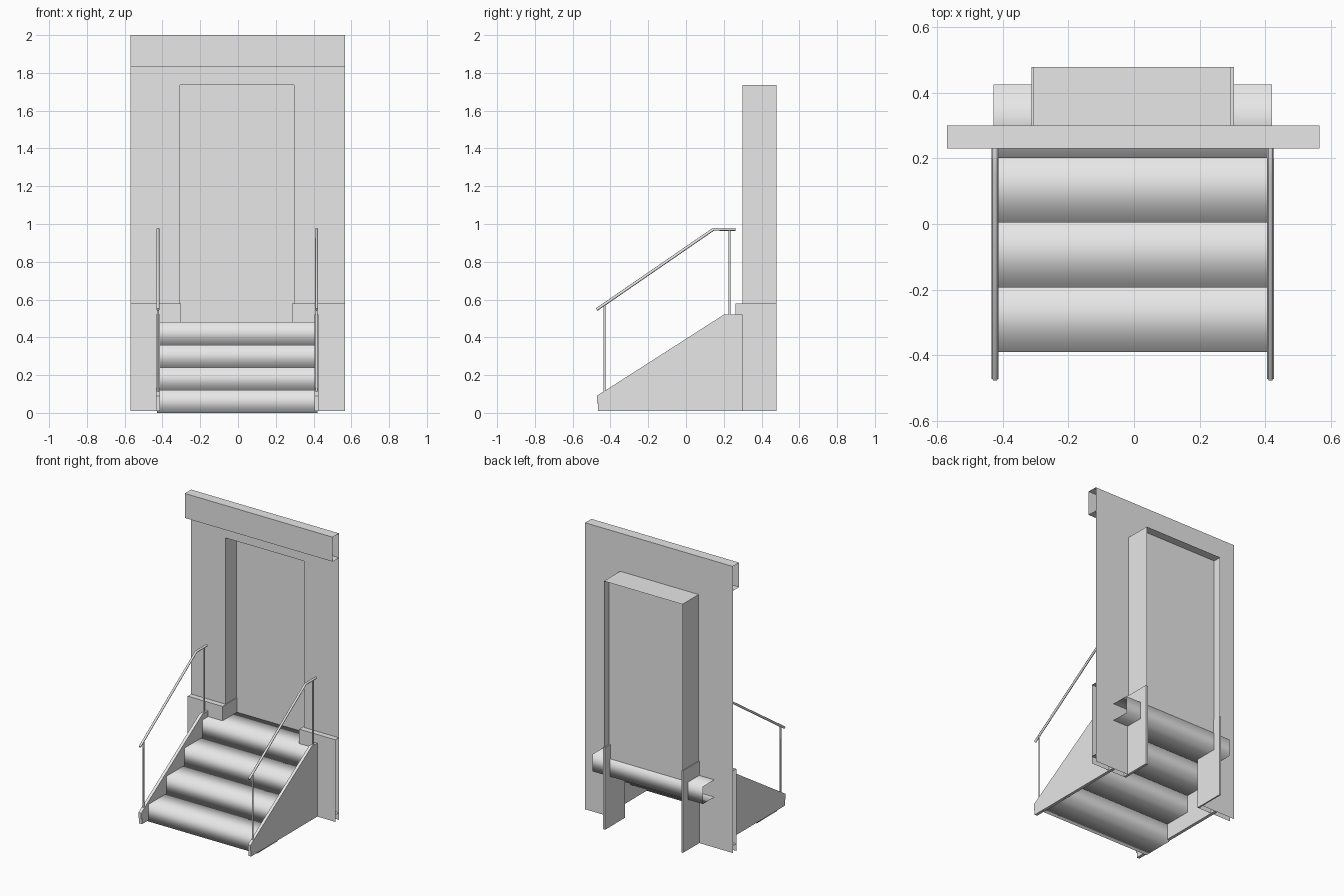
import bpy, bmesh
from mathutils import Vector

if "Cube" in bpy.data.objects:
    bpy.data.objects.remove(bpy.data.objects["Cube"])

grey = bpy.data.materials.new("plain_grey")
grey.use_nodes = True
grey.diffuse_color = (0.8, 0.8, 0.8, 1)
grey.node_tree.nodes["Principled BSDF"].inputs["Base Color"].default_value = (0.8, 0.8, 0.8, 1)


def finish(name, bm, smooth=False, solid=False):
    if solid:
        bmesh.ops.recalc_face_normals(bm, faces=bm.faces)
    for f in bm.faces:
        f.smooth = smooth
    mesh = bpy.data.meshes.new(name)
    bm.to_mesh(mesh)
    bm.free()
    mesh.materials.append(grey)
    ob = bpy.data.objects.new(name, mesh)
    bpy.context.collection.objects.link(ob)
    return ob


def sweep(name, points, move, closed=False, caps=False, smooth=False):
    """Sweep a profile along a straight vector into a sheet or a solid."""
    bm = bmesh.new()
    a = [bm.verts.new(p) for p in points]
    b = [bm.verts.new(Vector(p) + Vector(move)) for p in points]
    n = len(a)
    for i in range(n if closed else n - 1):
        j = (i + 1) % n
        bm.faces.new((a[i], a[j], b[j], b[i]))
    if caps:
        bm.faces.new(a[::-1])
        bm.faces.new(b)
    return finish(name, bm, smooth, closed)


def flat(name, points):
    bm = bmesh.new()
    bm.faces.new([bm.verts.new(p) for p in points])
    return finish(name, bm)


def along_x(name, yz, x0, x1, **kw):
    return sweep(name, [(x0, y, z) for y, z in yz], (x1 - x0, 0, 0), **kw)


def bar(name, path, radius):
    curve = bpy.data.curves.new(name, "CURVE")
    curve.dimensions = "3D"
    curve.bevel_depth = radius
    curve.bevel_resolution = 2
    curve.use_fill_caps = True
    spline = curve.splines.new("POLY")
    spline.points.add(len(path) - 1)
    for pt, co in zip(spline.points, path):
        pt.co = (*co, 1)
    curve.materials.append(grey)
    ob = bpy.data.objects.new(name, curve)
    bpy.context.collection.objects.link(ob)


# Main dimensions
LEFT, RIGHT = -0.57, 0.566
OPEN_L, OPEN_R = -0.307, 0.296
WALL, BACK, PANEL, PLINTH = 0.30, 0.478, 0.42, 0.262
BASE, HEAD, LEDGE, TOP = 0.01, 1.735, 0.58, 2.0

# Wall sheet around the doorway
outline = [(LEFT, BASE), (OPEN_L, BASE), (OPEN_L, HEAD), (OPEN_R, HEAD),
           (OPEN_R, BASE), (RIGHT, BASE), (RIGHT, TOP), (LEFT, TOP)]
flat("wall", [(x, WALL, z) for x, z in outline])

# Doorway reveal and recessed door panel
reveal = [(OPEN_L, BASE), (OPEN_L, HEAD), (OPEN_R, HEAD), (OPEN_R, BASE)]
sweep("door_reveal", [(x, WALL, z) for x, z in reveal], (0, BACK - WALL, 0))
flat("door_panel", [(OPEN_L, PANEL, 0.48), (OPEN_R, PANEL, 0.48),
                    (OPEN_R, PANEL, HEAD), (OPEN_L, PANEL, HEAD)])

# Cornice with open ends
along_x("cornice", [(WALL, 1.83), (0.23, 1.83), (0.23, TOP), (WALL, TOP)], LEFT, RIGHT)

# Plinth: front sheets, foot ledges and returns into the doorway
for side, x0, x1, r0, r1 in (("right", LEFT, -0.302, -0.312, -0.302),
                             ("left", 0.287, RIGHT, 0.287, 0.304)):
    along_x(side + "_plinth", [(PLINTH, BASE), (PLINTH, LEDGE), (WALL, LEDGE)], x0, x1)
    along_x(side + "_plinth_foot", [(PLINTH, 0.06), (WALL, 0.06)], x0, x1)
    along_x(side + "_plinth_return",
            [(PLINTH, BASE), (PLINTH, LEDGE), (BACK, LEDGE), (BACK, BASE)],
            r0, r1, closed=True, caps=True)

# Steps, softly shaded
for i in range(4):
    y, z = -0.39 + i * 0.197, i * 0.12
    along_x(f"step_{i + 1}", [(y, z), (y, z + 0.12), (y + 0.224, z + 0.12), (y + 0.224, z)],
            -0.428, 0.42, closed=True, smooth=True)

# Side stringers with handrails
slope = [(-0.465, BASE), (-0.465, 0.05), (-0.472, 0.05), (-0.472, 0.09),
         (0.2, 0.52), (WALL, 0.52), (WALL, BASE)]
for side, x0, x1 in (("right", -0.434, -0.413), ("left", 0.406, 0.426)):
    along_x(side + "_stringer", slope, x0, x1, closed=True, caps=True)
    x = (x0 + x1) / 2
    bar(side + "_handrail", [(x, -0.473, 0.547), (x, 0.145, 0.972), (x, 0.262, 0.972)], 0.008)
    bar(side + "_front_post", [(x, -0.432, 0.11), (x, -0.432, 0.572)], 0.006)
    bar(side + "_rear_post", [(x, 0.23, 0.51), (x, 0.23, 0.97)], 0.006)
